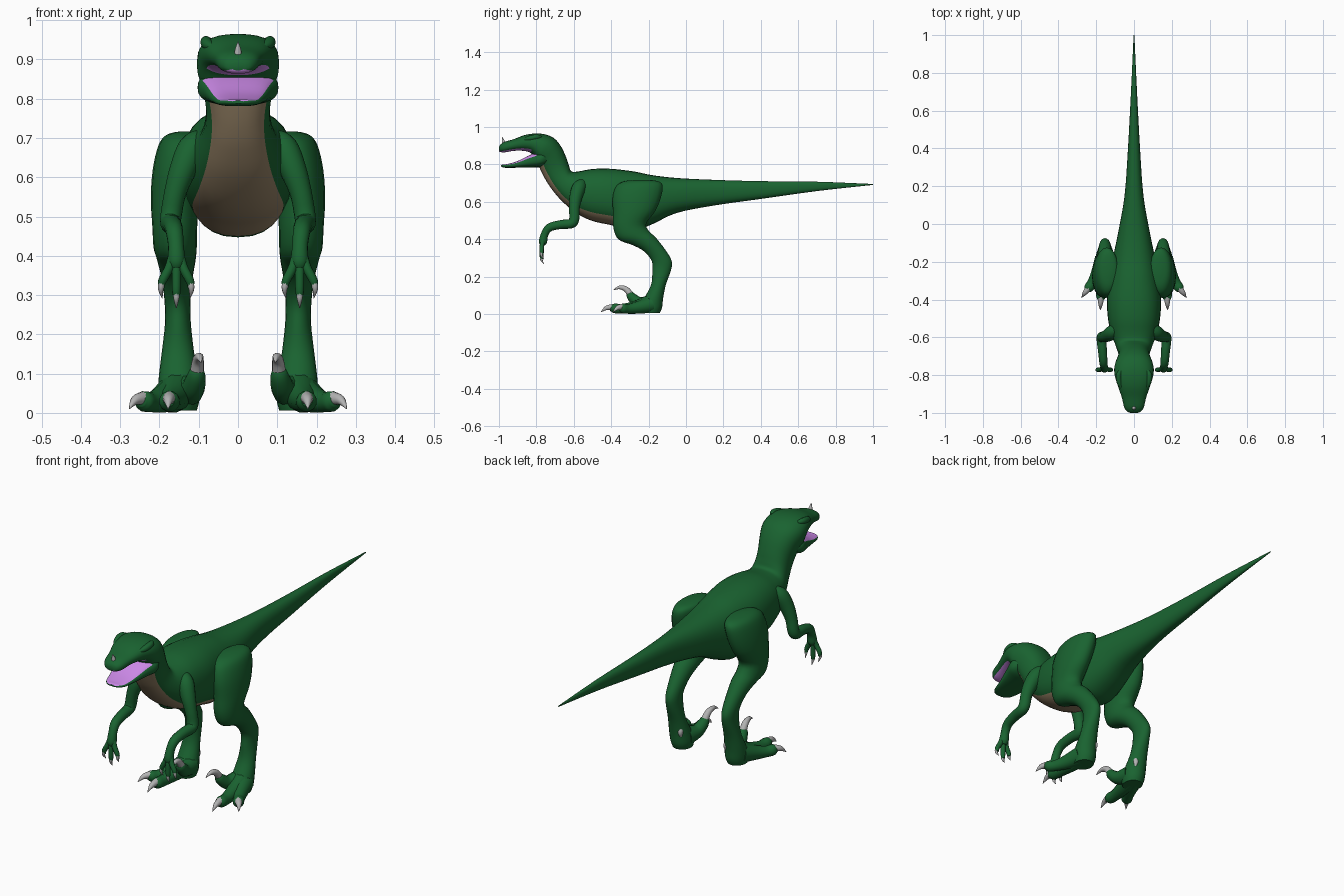
import bpy, math
from mathutils import Vector

if "Cube" in bpy.data.objects:
    bpy.data.objects.remove(bpy.data.objects["Cube"])


def material(name, color):
    m = bpy.data.materials.new(name)
    m.diffuse_color = (*color, 1)
    m.use_nodes = True
    m.node_tree.nodes["Principled BSDF"].inputs["Base Color"].default_value = m.diffuse_color
    return m


GREEN = material("green_skin", (0.01, 0.125, 0.03))
TAN = material("tan_belly", (0.30, 0.22, 0.13))
PINK = material("mouth_lining", (0.60, 0.25, 0.80))
RED = material("red_eye", (0.35, 0.01, 0.01))
CLAW = material("claw_grey", (0.45, 0.45, 0.45))


def smooth_rows(rows, n):
    """Catmull-Rom through rows of numbers; returns (u, row) pairs."""
    out = []
    for i in range(len(rows) - 1):
        p0, p1, p2 = rows[max(i - 1, 0)], rows[i], rows[i + 1]
        p3 = rows[min(i + 2, len(rows) - 1)]
        for k in range(n):
            t = k / n
            out.append((i + t, [0.5 * (2 * b + (c - a) * t + (2 * a - 5 * b + 4 * c - d) * t * t
                                       + (3 * b - a - 3 * c + d) * t ** 3)
                                for a, b, c, d in zip(p0, p1, p2, p3)]))
    out.append((len(rows) - 1, list(rows[-1])))
    return out


def skin(name, rings, mats, paint=None, us=None, mirror=False):
    """Bridge equal rings of points, cap the ends, paint faces and smooth."""
    s = len(rings[0])
    verts = [p for r in rings for p in r]
    faces, idx = [], []
    for i in range(len(rings) - 1):
        for j in range(s):
            k = (j + 1) % s
            faces.append((i * s + j, i * s + k, (i + 1) * s + k, (i + 1) * s + j))
            c = math.cos(2 * math.pi * (j + 0.5) / s)
            idx.append(paint((us[i] + us[i + 1]) / 2, c) if paint else 0)
    faces.append(tuple(reversed(range(s))))
    faces.append(tuple(range(len(verts) - s, len(verts))))
    idx += [0, 0]
    me = bpy.data.meshes.new(name)
    me.from_pydata(verts, [], faces)
    for m in mats:
        me.materials.append(m)
    for p, i in zip(me.polygons, idx):
        p.material_index = i
    ob = bpy.data.objects.new(name, me)
    bpy.context.collection.objects.link(ob)
    bpy.ops.object.select_all(action='DESELECT')
    ob.select_set(True)
    bpy.context.view_layer.objects.active = ob
    bpy.ops.object.mode_set(mode='EDIT')
    bpy.ops.mesh.select_all(action='SELECT')
    bpy.ops.mesh.normals_make_consistent(inside=False)
    bpy.ops.object.mode_set(mode='OBJECT')
    bpy.ops.object.shade_smooth_by_angle(angle=math.radians(50))
    if mirror:
        ob.modifiers.new("mirror", 'MIRROR').use_mirror_merge = False
    return ob


def loft(name, rows, mats, paint=None, mirror=False, power=1.0, n=4, s=28):
    """Rows: y, z of one edge; y, z of the opposite edge; centre x; half width."""
    rings, us = [], []
    for u, (y1, z1, y2, z2, cx, hw) in smooth_rows(rows, n):
        c = Vector((cx, (y1 + y2) / 2, (z1 + z2) / 2))
        a = Vector((0, (y1 - y2) / 2, (z1 - z2) / 2))
        ring = []
        for j in range(s):
            t = 2 * math.pi * j / s
            co, si = math.cos(t), math.sin(t)
            co = math.copysign(abs(co) ** power, co)
            si = math.copysign(abs(si) ** power, si)
            ring.append(c + a * co + Vector((hw * si, 0, 0)))
        rings.append(ring)
        us.append(u)
    return skin(name, rings, mats, paint, us, mirror)


def tube(name, pts, mat, mirror=True, n=4, s=12):
    """Round limb through points x, y, z, radius."""
    rows = [r for _, r in smooth_rows(pts, n)]
    ctr = [Vector(r[:3]) for r in rows]
    rings, side = [], None
    for i, c in enumerate(ctr):
        d = (ctr[min(i + 1, len(ctr) - 1)] - ctr[max(i - 1, 0)]).normalized()
        if side is None:
            side = d.orthogonal()
        side = (side - d * side.dot(d)).normalized()
        up = d.cross(side)
        rings.append([c + (side * math.cos(2 * math.pi * j / s)
                           + up * math.sin(2 * math.pi * j / s)) * rows[i][3] for j in range(s)])
    return skin(name, rings, [mat], mirror=mirror)


# Tail, trunk, neck and upper head in one skin
def paint_body(u, c):
    if 6.3 < u < 13.2 and c < -0.55:
        return 1
    return 2 if u > 16 and c < -0.6 else 0


loft("body", [
    (1.0, .695, 1.0, .69, 0, .002), (.7, .707, .7, .657, 0, .016), (.4, .71, .4, .615, 0, .032),
    (.15, .717, .15, .58, 0, .05), (-.05, .727, -.05, .54, 0, .085), (-.18, .742, -.18, .48, 0, .112),
    (-.28, .762, -.28, .447, 0, .13), (-.4, .776, -.4, .475, 0, .143), (-.5, .775, -.5, .497, 0, .138),
    (-.575, .762, -.58, .535, 0, .122), (-.612, .762, -.66, .60, 0, .10), (-.625, .79, -.72, .67, 0, .085),
    (-.64, .835, -.755, .725, 0, .082), (-.665, .89, -.78, .775, 0, .09), (-.70, .935, -.79, .80, 0, .10),
    (-.745, .958, -.80, .82, 0, .105), (-.80, .965, -.83, .86, 0, .099), (-.86, .957, -.87, .872, 0, .083),
    (-.92, .935, -.92, .872, 0, .064), (-.97, .92, -.97, .864, 0, .052), (-.993, .905, -.993, .866, 0, .036),
    (-1.0, .892, -1.0, .872, 0, .018),
], [GREEN, TAN, PINK], paint_body, power=0.85)

# Open lower jaw with lining on top
loft("lower_jaw", [
    (-.72, .86, -.74, .80, 0, .08), (-.77, .872, -.78, .785, 0, .103), (-.83, .852, -.83, .783, 0, .088),
    (-.90, .818, -.90, .782, 0, .068), (-.955, .802, -.955, .781, 0, .053), (-.98, .799, -.98, .784, 0, .034),
    (-.988, .795, -.988, .788, 0, .015),
], [GREEN, PINK], lambda u, c: 1 if u > 1.5 and c > 0.5 else 0, power=0.75)

# Brows, eyes and nose horn
tube("brow", [(.07, -.775, .945, .008), (.081, -.80, .946, .014), (.077, -.84, .938, .014),
              (.062, -.875, .93, .006)], GREEN)
bpy.ops.mesh.primitive_uv_sphere_add(segments=16, ring_count=10, radius=.016, location=(.078, -.828, .916))
eye = bpy.context.object
eye.name = "eye"
bpy.ops.object.transform_apply(location=True)
eye.data.materials.append(RED)
bpy.ops.object.shade_smooth_by_angle()
eye.modifiers.new("mirror", 'MIRROR')
tube("nose_horn", [(0, -.972, .905, .012), (0, -.977, .925, .008), (0, -.982, .945, .001)], CLAW, False)

# Hind legs from hip to ankle pad
loft("hind_leg", [
    (-.27, .717, -.21, .717, .13, .015), (-.335, .708, -.15, .71, .135, .045),
    (-.375, .68, -.125, .685, .142, .06), (-.392, .62, -.135, .62, .152, .065),
    (-.39, .54, -.165, .55, .16, .062), (-.388, .46, -.212, .485, .161, .057),
    (-.36, .398, -.20, .445, .16, .055), (-.285, .368, -.163, .41, .157, .049),
    (-.225, .335, -.112, .345, .155, .039), (-.182, .28, -.077, .285, .154, .033),
    (-.18, .22, -.08, .235, .153, .033), (-.187, .155, -.108, .155, .153, .041),
    (-.22, .09, -.122, .085, .152, .05), (-.245, .04, -.128, .035, .15, .052),
    (-.24, .006, -.14, .006, .15, .045),
], [GREEN], mirror=True, s=20)

# Toes and their claws
tube("middle_toe", [(.155, -.19, .055, .05), (.165, -.27, .036, .036), (.172, -.34, .028, .027),
                    (.175, -.385, .03, .026), (.176, -.405, .03, .014)], GREEN)
tube("outer_toe", [(.165, -.19, .05, .046), (.195, -.26, .034, .034), (.222, -.31, .027, .026),
                   (.24, -.34, .03, .026), (.248, -.355, .03, .014)], GREEN)
tube("inner_toe", [(.135, -.19, .055, .045), (.117, -.25, .06, .032), (.108, -.285, .085, .026),
                   (.105, -.30, .105, .02), (.104, -.305, .115, .01)], GREEN)
tube("middle_claw", [(.175, -.385, .037, .018), (.177, -.425, .032, .012), (.178, -.455, .01, .001)], CLAW)
tube("outer_claw", [(.24, -.34, .037, .018), (.262, -.367, .032, .012), (.277, -.39, .01, .001)], CLAW)
tube("sickle_claw", [(.105, -.295, .10, .018), (.102, -.32, .132, .015), (.098, -.355, .142, .01),
                     (.094, -.388, .128, .001)], CLAW)
tube("heel_claw", [(.13, -.145, .12, .014), (.125, -.135, .095, .012), (.125, -.143, .06, .001)], CLAW)

# Arms bent forward, with three hanging fingers
tube("arm", [(.09, -.55, .70, .025), (.115, -.572, .675, .037), (.14, -.59, .62, .034),
             (.16, -.597, .56, .028), (.17, -.598, .505, .027), (.172, -.615, .483, .026),
             (.167, -.67, .478, .024), (.162, -.73, .462, .022), (.158, -.756, .425, .02),
             (.157, -.765, .385, .022), (.157, -.766, .365, .012)], GREEN, s=16)
for name, x, low in (("inner", .122, .0), ("middle", .157, -.025), ("outer", .193, .0)):
    mid = (x + .157) / 2
    tube(name + "_finger", [(.157 + (x - .157) * .2, -.762, .405, .013), (mid, -.77, .37, .012),
                            (x, -.772, .335 + low, .011), (x, -.768, .318 + low, .006)], GREEN, s=10)
    tube(name + "_finger_claw", [(x, -.772, .337 + low, .009), (x + (x - .157) * .1, -.773, .315 + low, .007),
                                 (x, -.76, .292 + low, .001)], CLAW, s=8)
